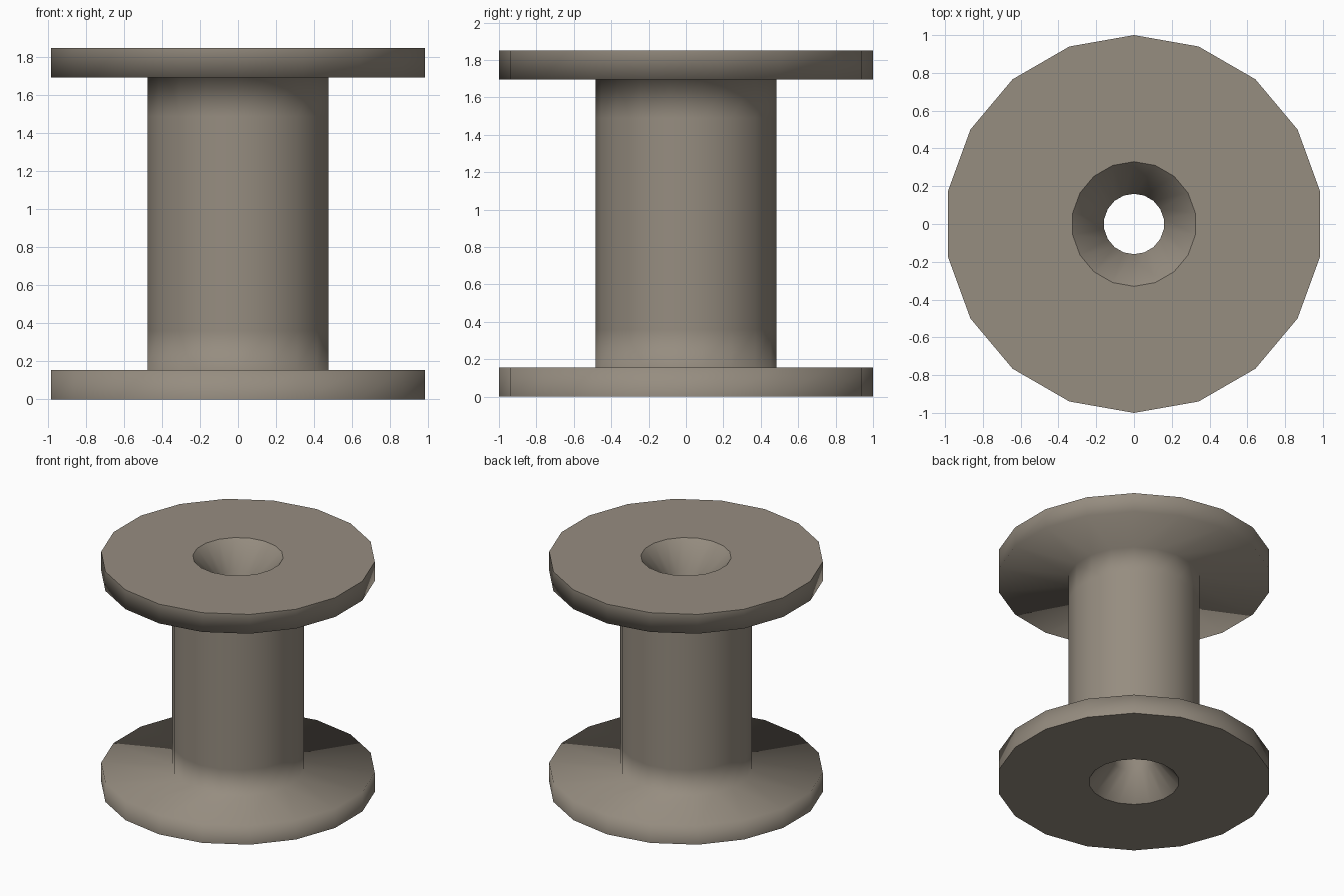
import bpy, bmesh, math

default = bpy.data.objects.get("Cube")
if default:
    bpy.data.objects.remove(default, do_unlink=True)

SIDES = 18
HEIGHT = 1.85
FLANGE = 0.155   # flange thickness
FUNNEL = 0.19    # depth of the countersunk hole
FLARE = 0.36     # height of the shading ring on the core

# One warm grey colour
grey = bpy.data.materials.new("warm_grey")
grey.use_nodes = True
colour = (0.305, 0.266, 0.216, 1)
grey.diffuse_color = colour
shader = next(n for n in grey.node_tree.nodes if n.type == "BSDF_PRINCIPLED")
shader.inputs["Base Color"].default_value = colour
shader.inputs["Roughness"].default_value = 0.8

# Closed profile of the lower half (radius, height), mirrored for the upper half
lower = [(0.16, FUNNEL), (0.33, 0), (1, 0), (1, FLANGE), (0.483, FLANGE), (0.483, FLARE)]
upper = [(r, HEIGHT - z) for r, z in reversed(lower)]
profile = lower + upper

# Turn the profile around the z axis
bm = bmesh.new()
rings = []
for r, z in profile:
    ring = []
    for i in range(SIDES):
        a = math.pi / 2 + math.tau * i / SIDES
        ring.append(bm.verts.new((r * math.cos(a), r * math.sin(a), z)))
    rings.append(ring)
for k, ring in enumerate(rings):
    above = rings[(k + 1) % len(rings)]
    for i in range(SIDES):
        j = (i + 1) % SIDES
        bm.faces.new((ring[i], ring[j], above[j], above[i]))
bmesh.ops.recalc_face_normals(bm, faces=bm.faces)

# Smooth everywhere, with crisp edges around the two flat end caps
for face in bm.faces:
    face.smooth = True
for edge in bm.edges:
    caps = [abs(f.normal.z) > 0.99 and
            abs(abs(f.calc_center_median().z - HEIGHT / 2) - HEIGHT / 2) < 0.01
            for f in edge.link_faces]
    if any(caps) and not all(caps):
        edge.smooth = False

mesh = bpy.data.meshes.new("spool")
bm.to_mesh(mesh)
bm.free()
mesh.materials.append(grey)
spool = bpy.data.objects.new("spool", mesh)
bpy.context.collection.objects.link(spool)
